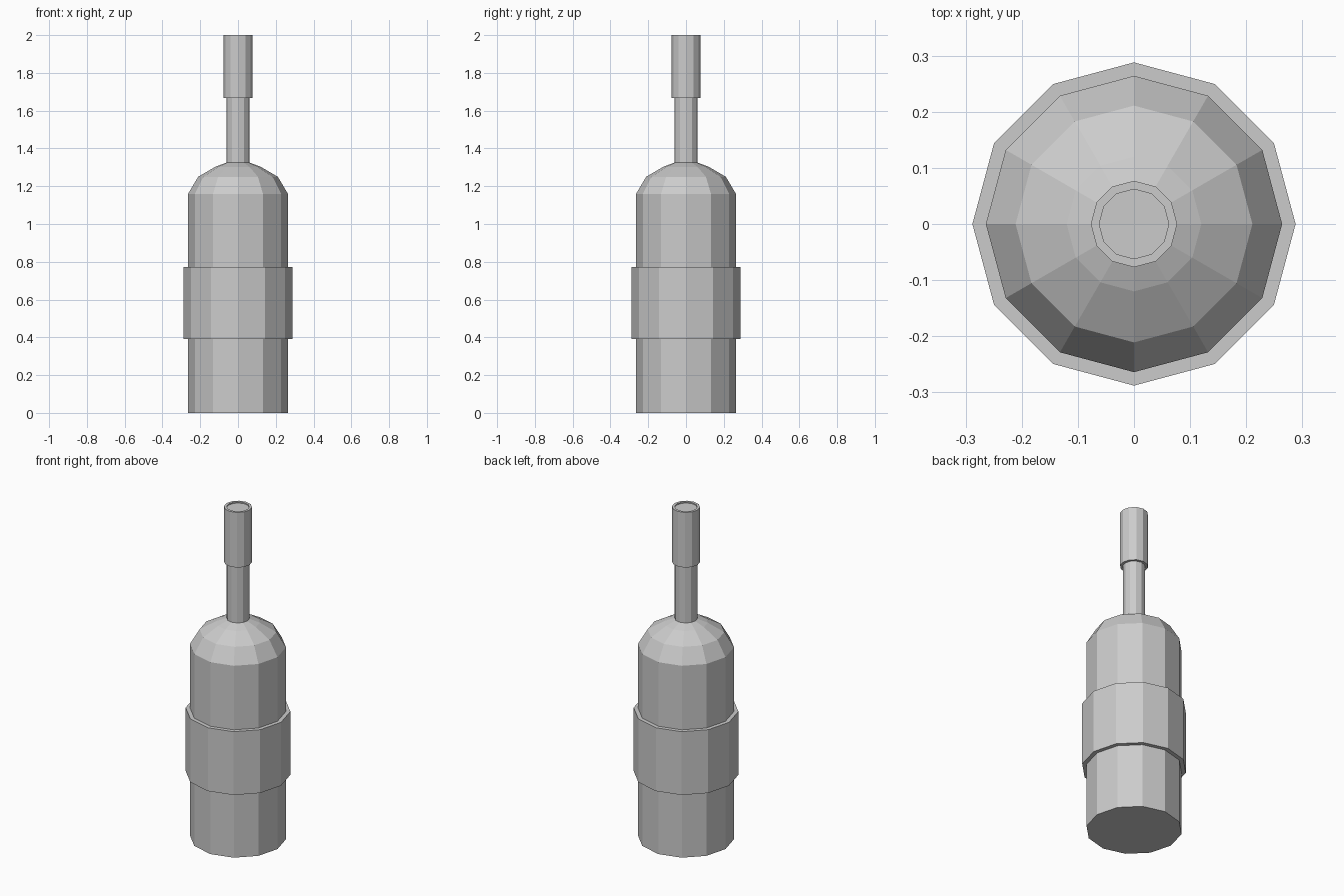
import bpy, bmesh
from math import cos, sin, tau

if "Cube" in bpy.data.objects:
    bpy.data.objects.remove(bpy.data.objects["Cube"])

SIDES = 12


def lathe(name, profile, close_bottom=False, close_top=False):
    """Revolve (radius, z) points into a flat-faced 12-sided part."""
    bm = bmesh.new()
    rings = [[bm.verts.new((r * cos(tau * i / SIDES), r * sin(tau * i / SIDES), z))
              for i in range(SIDES)] for r, z in profile]
    for lower, upper in zip(rings, rings[1:]):
        for i in range(SIDES):
            j = (i + 1) % SIDES
            bm.faces.new((lower[i], lower[j], upper[j], upper[i]))
    if close_bottom:
        bm.faces.new(rings[0][::-1])
    if close_top:
        bm.faces.new(rings[-1])
    mesh = bpy.data.meshes.new(name)
    bm.to_mesh(mesh)
    bm.free()
    obj = bpy.data.objects.new(name, mesh)
    bpy.context.collection.objects.link(obj)
    return obj


# Bottle: straight body, rounded shoulder, thin neck
lathe("bottle", [(0.264, 0), (0.264, 1.16), (0.211, 1.25), (0.12, 1.303),
                 (0.062, 1.325), (0.062, 1.993)], True, True)

# Raised label band around the body
lathe("label_band", [(0.264, 0.39), (0.288, 0.39), (0.288, 0.773), (0.264, 0.773)])

# Foil sleeve around the neck top, with an open rim
lathe("neck_sleeve", [(0.062, 1.667), (0.077, 1.667), (0.077, 2.0),
                      (0.062, 2.0), (0.062, 1.993)])
